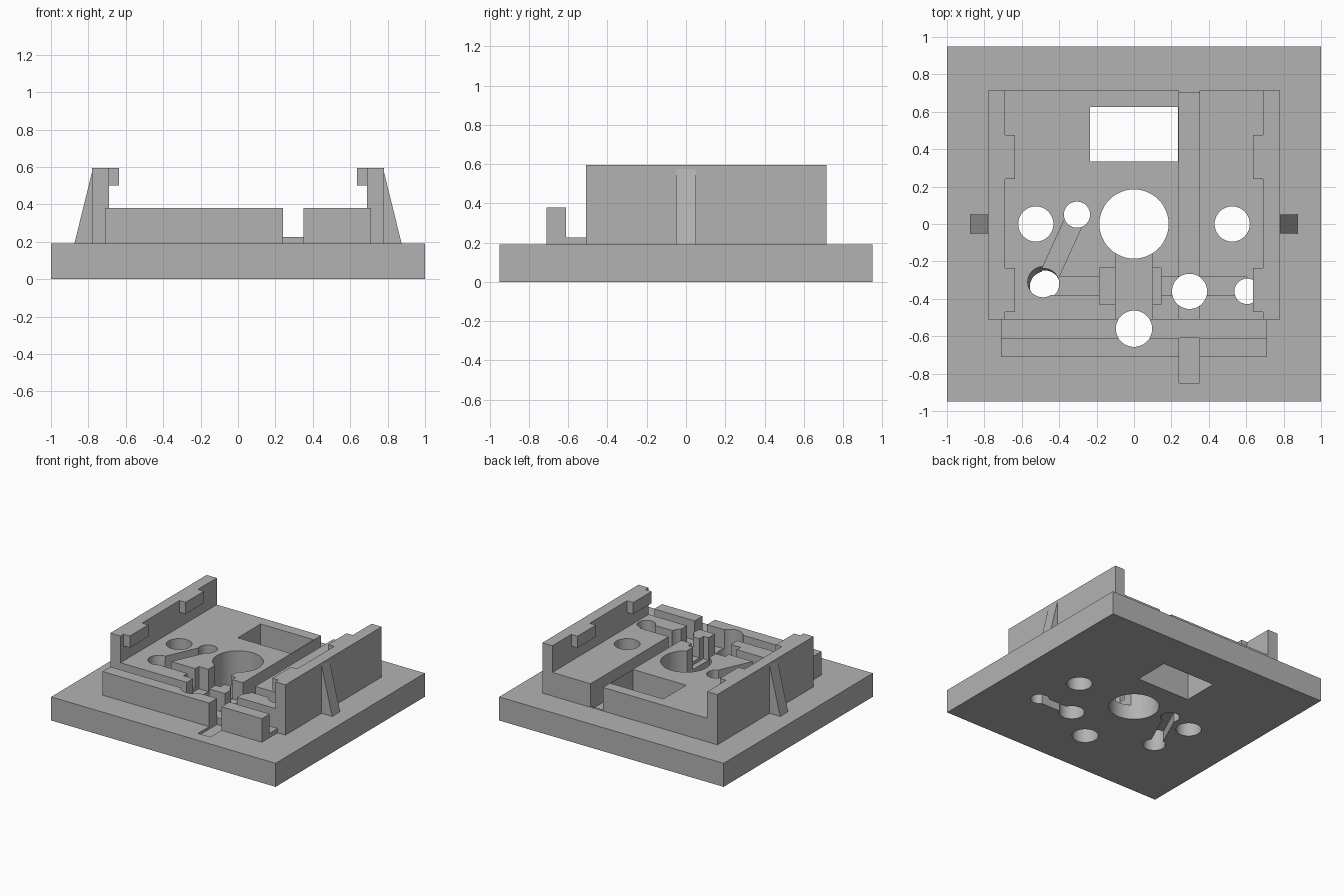
import bpy, bmesh, math
from mathutils import Matrix, Vector

if "Cube" in bpy.data.objects:
    bpy.data.objects.remove(bpy.data.objects["Cube"], do_unlink=True)

grey = bpy.data.materials.new("plain_grey")
grey.use_nodes = True
COLOUR = (0.45, 0.45, 0.45, 1)
grey.diffuse_color = COLOUR
grey.node_tree.nodes["Principled BSDF"].inputs["Base Color"].default_value = COLOUR


def finish(name, bm):
    bmesh.ops.recalc_face_normals(bm, faces=bm.faces)
    mesh = bpy.data.meshes.new(name)
    bm.to_mesh(mesh)
    bm.free()
    mesh.materials.append(grey)
    ob = bpy.data.objects.new(name, mesh)
    bpy.context.collection.objects.link(ob)
    return ob


def box(name, x, y, z):
    bm = bmesh.new()
    size = Matrix.Diagonal((x[1] - x[0], y[1] - y[0], z[1] - z[0], 1))
    mid = Matrix.Translation((sum(x) / 2, sum(y) / 2, sum(z) / 2))
    bmesh.ops.create_cube(bm, size=1, matrix=mid @ size)
    return finish(name, bm)


def channel(a, b, width, z):
    """Straight cutter between two plan points."""
    a, b = Vector(a), Vector(b)
    d = b - a
    ob = box("channel_cutter", (0, d.length), (-width / 2, width / 2), z)
    ob.data.transform(Matrix.Translation((a.x, a.y, 0))
                      @ Matrix.Rotation(math.atan2(d.y, d.x), 4, "Z"))
    return ob


def hole(x, y, r, lean=(0, 0)):
    """Round through cutter, whose top may lean sideways."""
    bm = bmesh.new()
    bmesh.ops.create_cone(bm, cap_ends=True, segments=48, radius1=r, radius2=r,
                          depth=0.6, matrix=Matrix.Translation((x, y, 0.2)))
    for v in bm.verts:
        if v.co.z > 0.2:
            v.co += Vector((lean[0], lean[1], 0))
    return finish("hole_cutter", bm)


def combine(target, other, operation):
    mod = target.modifiers.new("cut", "BOOLEAN")
    mod.operation, mod.object, mod.solver = operation, other, "EXACT"
    bpy.context.view_layer.objects.active = target
    bpy.ops.object.modifier_apply(modifier=mod.name)
    bpy.data.objects.remove(other, do_unlink=True)


# Base plate with the raised deck, front lip and low step
plate = box("base_plate", (-1, 1), (-0.95, 0.95), (0, 0.19))
TOP = 0.6
for part in (
    box("deck", (-0.69, 0.69), (-0.51, 0.715), (0.1, 0.38)),
    box("front_step", (-0.71, 0.71), (-0.65, -0.45), (0.1, 0.225)),
    box("front_lip", (-0.71, 0.71), (-0.71, -0.61), (0.1, 0.38)),
):
    combine(plate, part, "UNION")

# Rectangular window and the long slot
FLOOR = 0.225
cutters = [
    box("window_cutter", (-0.236, 0.236), (0.335, 0.625), (-0.1, TOP)),
    box("slot_cutter", (0.24, 0.35), (-0.85, -0.61), (0.17, TOP)),
    box("slot_cutter", (0.24, 0.35), (-0.51, 0.7), (0.17, TOP)),
    box("slot_cutter", (0.24, 0.35), (0.6, 0.75), (0.192, TOP)),
    # Central channel, its wider pocket and the cross channel
    box("channel_cutter", (-0.1, 0.1), (-0.51, 0), (0.12, TOP)),
    box("pocket_cutter", (-0.185, 0.145), (-0.43, -0.235), (0.2, TOP)),
    channel((-0.48, -0.33), (0.605, -0.33), 0.1, (FLOOR, TOP)),
    channel((-0.478, -0.33), (-0.305, 0.05), 0.1, (FLOOR, TOP)),
    # Grooves on the underside
    channel((-0.478, -0.33), (-0.305, 0.05), 0.09, (-0.1, 0.08)),
    channel((0.3, -0.36), (0.605, -0.36), 0.08, (-0.1, 0.08)),
    # Round holes
    hole(0, 0, 0.185),
    hole(-0.525, 0, 0.094),
    hole(0.525, 0, 0.094),
    hole(-0.305, 0.05, 0.07),
    hole(-0.472, -0.342, 0.082, (-0.018, 0.04)),
    hole(0.297, -0.36, 0.094),
    hole(0.605, -0.36, 0.068),
    hole(0, -0.56, 0.097),
]
for cutter in cutters:
    combine(plate, cutter, "DIFFERENCE")

# Side walls with clips and tapered ribs
for side, s in (("left", 1), ("right", -1)):
    def span(a, b):
        return tuple(sorted((s * a, s * b)))

    wall = box(side + "_wall", span(0.69, 0.78), (-0.51, 0.715), (0.15, 0.595))
    for y in ((-0.47, -0.235), (0.24, 0.475)):
        combine(wall, box("clip", span(0.635, 0.72), y, (0.5, 0.595)), "UNION")

    bm = bmesh.new()
    profile = [(0.76, 0.19), (0.875, 0.19), (0.78, 0.575), (0.76, 0.575)]
    face = bm.faces.new([bm.verts.new((s * x, -0.05, z)) for x, z in profile])
    ext = bmesh.ops.extrude_face_region(bm, geom=[face])["geom"]
    moved = [v for v in ext if isinstance(v, bmesh.types.BMVert)]
    bmesh.ops.translate(bm, vec=(0, 0.1, 0), verts=moved)
    finish(side + "_rib", bm)

# Smooth hole walls, keeping crisp edges
bpy.ops.object.select_all(action="DESELECT")
plate.select_set(True)
bpy.context.view_layer.objects.active = plate
bpy.ops.object.shade_smooth_by_angle(angle=math.radians(30))
